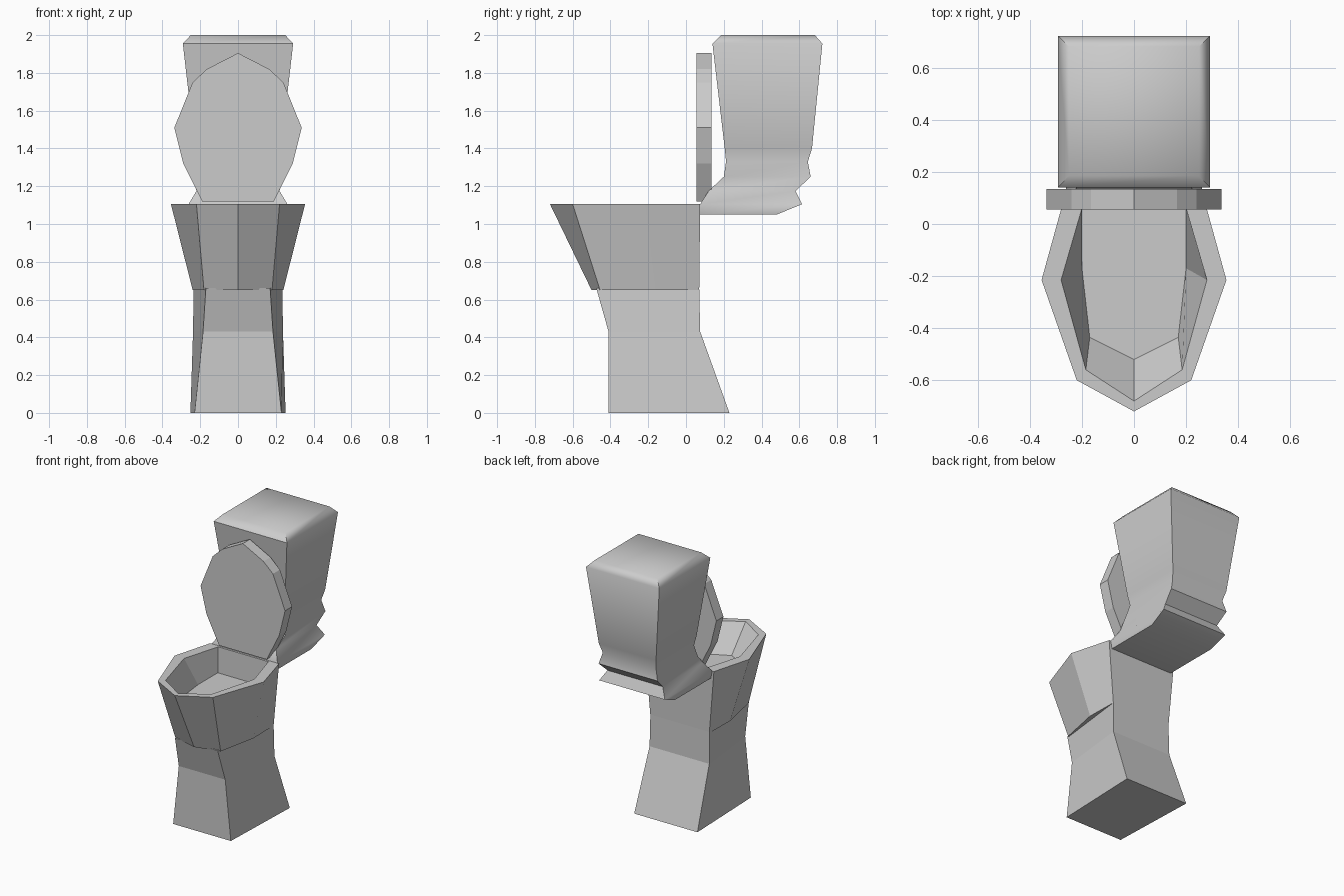
import bpy, bmesh, math

if "Cube" in bpy.data.objects:
    bpy.data.objects.remove(bpy.data.objects["Cube"])


def outline(half, z):
    """Mirror a half outline (x >= 0, front to back) into a closed loop at height z."""
    left = [(-x, y) for x, y in reversed(half) if x > 0]
    return [(x, y, z) for x, y in half + left]


def loft(name, loops):
    """Skin matching loops and cap both ends."""
    bm = bmesh.new()
    rings = [[bm.verts.new(p) for p in loop] for loop in loops]
    n = len(rings[0])
    for a, b in zip(rings, rings[1:]):
        for i in range(n):
            j = (i + 1) % n
            bm.faces.new((a[i], a[j], b[j], b[i]))
    bm.faces.new(rings[0][::-1])
    bm.faces.new(rings[-1])
    bmesh.ops.recalc_face_normals(bm, faces=bm.faces)
    mesh = bpy.data.meshes.new(name)
    bm.to_mesh(mesh)
    bm.free()
    obj = bpy.data.objects.new(name, mesh)
    bpy.context.collection.objects.link(obj)
    return obj


# Bowl: outer wall, flat rim, inner wall and shallow floor
loft("bowl", [
    outline([(0, -0.50), (0.18, -0.455), (0.24, -0.16), (0.235, 0.07)], 0.65),
    outline([(0, -0.72), (0.22, -0.60), (0.355, -0.215), (0.275, 0.075)], 1.105),
    outline([(0, -0.68), (0.185, -0.56), (0.28, -0.215), (0.20, 0.06)], 1.105),
    outline([(0, -0.52), (0.17, -0.435), (0.20, -0.17), (0.20, 0.055)], 0.92),
])

# Pedestal: front width, back width, front y, back y, z
pedestal = [(0.23, 0.252, -0.41, 0.23, 0), (0.185, 0.238, -0.41, 0.075, 0.43),
            (0.17, 0.235, -0.475, 0.07, 0.66)]
loft("pedestal", [outline([(f, y0), (b, y1)], z) for f, b, y0, y1, z in pedestal])

# Cistern with its overhanging shelf: half width, front y, back y, z
cistern = [(0.25, 0.075, 0.48, 1.05), (0.262, 0.075, 0.615, 1.105),
           (0.22, 0.12, 0.58, 1.175), (0.235, 0.20, 0.66, 1.25),
           (0.212, 0.212, 0.645, 1.33), (0.228, 0.205, 0.667, 1.40),
           (0.292, 0.14, 0.722, 1.955), (0.25, 0.185, 0.682, 2.0)]
tank = loft("cistern", [outline([(w, y0), (w, y1)], z) for w, y0, y1, z in cistern])
bpy.context.view_layer.objects.active = tank
tank.select_set(True)
bpy.ops.object.shade_smooth_by_angle(angle=math.radians(50))

# Raised lid: faceted oval standing upright
oval = [(0.19, 1.12), (0.29, 1.32), (0.337, 1.51), (0.24, 1.75), (0.165, 1.82), (0, 1.905)]
loft("lid", [[(x, y, z) for x, z, _ in outline(oval, 0)] for y in (0.055, 0.135)])
